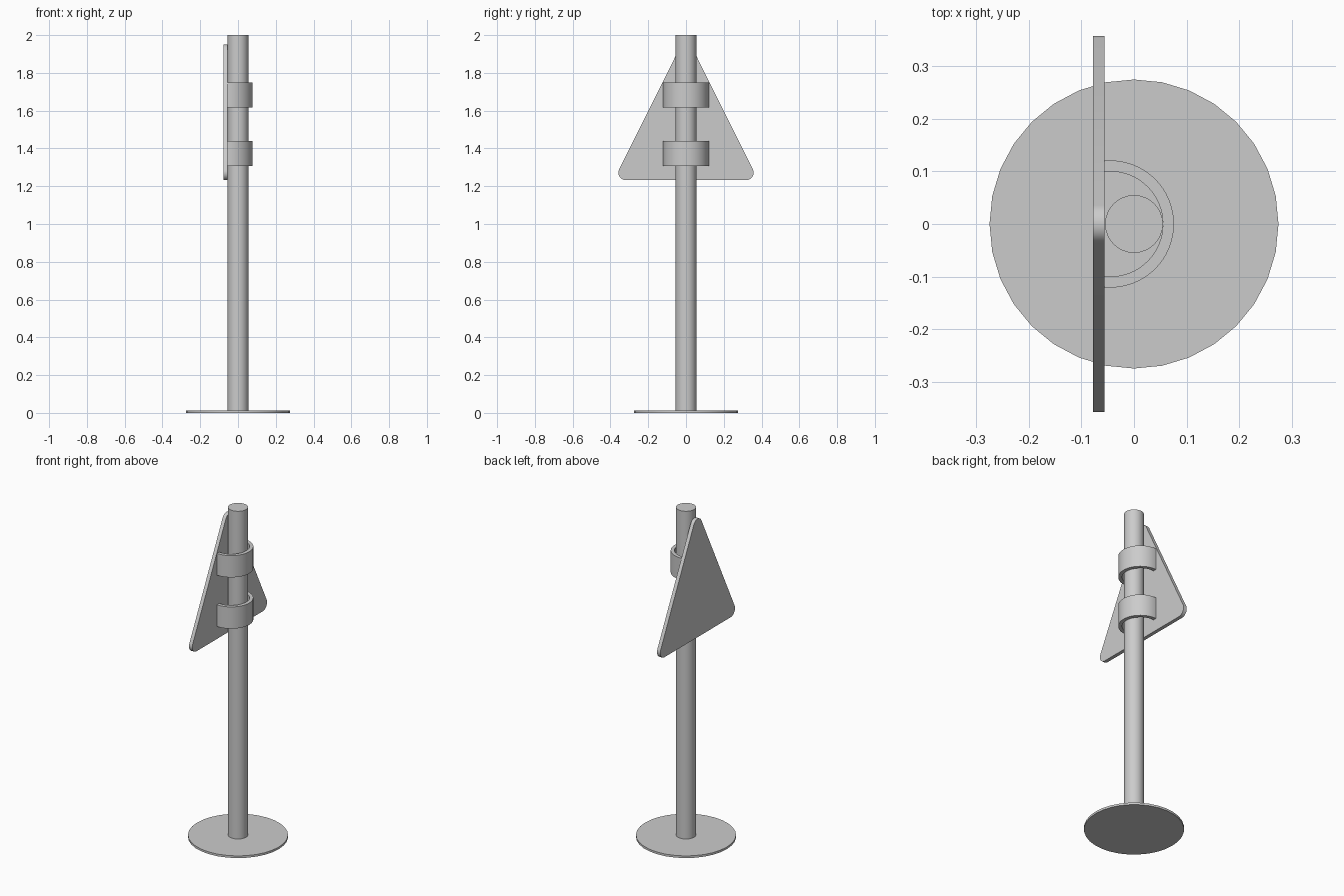
import bpy, bmesh, math
from mathutils import Vector

if "Cube" in bpy.data.objects:
    bpy.data.objects.remove(bpy.data.objects["Cube"])


def prism(name, profile, offset):
    """Extrude a closed 3D outline along an offset vector."""
    bm = bmesh.new()
    face = bm.faces.new([bm.verts.new(p) for p in profile])
    res = bmesh.ops.extrude_face_region(bm, geom=[face], use_keep_orig=True)
    verts = [g for g in res["geom"] if isinstance(g, bmesh.types.BMVert)]
    bmesh.ops.translate(bm, verts=verts, vec=Vector(offset))
    bmesh.ops.recalc_face_normals(bm, faces=bm.faces[:])
    mesh = bpy.data.meshes.new(name)
    bm.to_mesh(mesh)
    bm.free()
    obj = bpy.data.objects.new(name, mesh)
    bpy.context.collection.objects.link(obj)
    smooth(obj)
    return obj


def smooth(obj):
    bpy.ops.object.select_all(action='DESELECT')
    obj.select_set(True)
    bpy.context.view_layer.objects.active = obj
    bpy.ops.object.shade_smooth_by_angle(angle=math.radians(30))


def cylinder(name, radius, z0, z1, sides):
    bpy.ops.mesh.primitive_cylinder_add(vertices=sides, radius=radius, depth=z1 - z0,
                                        location=(0, 0, (z0 + z1) / 2))
    bpy.context.object.name = name
    smooth(bpy.context.object)


def arc(cx, cy, r, a0, a1, n):
    return [(cx + r * math.cos(math.radians(a0 + (a1 - a0) * i / n)),
             cy + r * math.sin(math.radians(a0 + (a1 - a0) * i / n))) for i in range(n + 1)]


# Floor plate and pole
cylinder("base_plate", 0.275, 0, 0.013, 32)
cylinder("pole", 0.055, 0, 2.0, 32)

# Triangular sign panel with rounded corners
tilt = math.degrees(math.atan2(0.32, 0.64))
outline = (arc(0.318, 1.272, 0.04, -90, tilt, 8)
           + arc(0, 1.91, 0.04, tilt, 180 - tilt, 8)
           + arc(-0.318, 1.272, 0.04, 180 - tilt, 270, 8))
prism("sign_panel", [(-0.078, y, z) for y, z in outline], (0.022, 0, 0))

# Two U-shaped brackets wrapping the pole
back, cx = -0.056, -0.045
for label, z in (("lower", 1.307), ("upper", 1.618)):
    ring = ([(back, -0.121)] + arc(cx, 0, 0.121, -90, 90, 32) + [(back, 0.121)]
            + [(back, 0.1)] + arc(cx, 0, 0.1, 90, -90, 32) + [(back, -0.1)])
    prism(label + "_bracket", [(x, y, z) for x, y in ring], (0, 0, 0.132))
